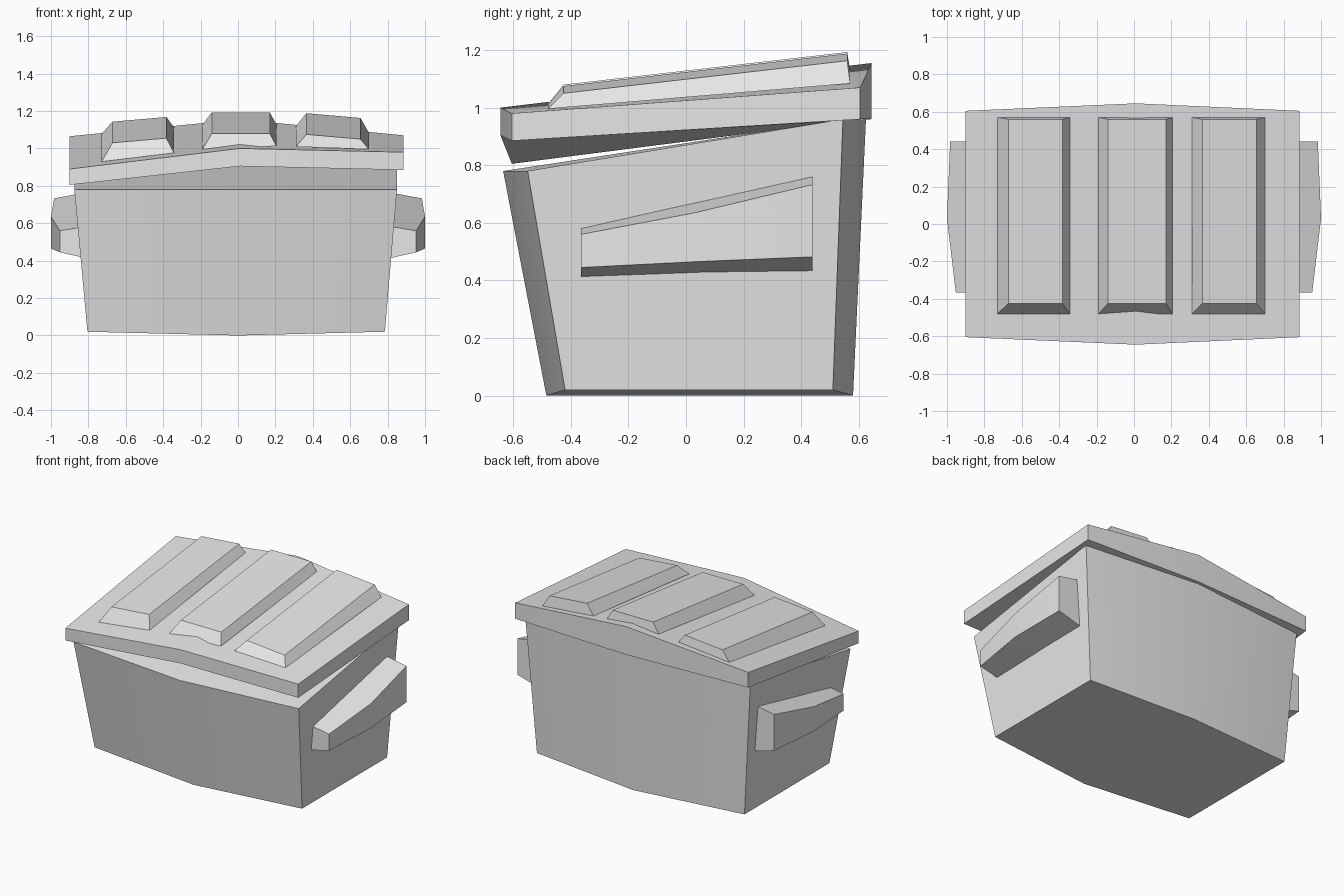
import bpy, bmesh

cube = bpy.data.objects.get("Cube")
if cube:
    bpy.data.objects.remove(cube, do_unlink=True)

gray = bpy.data.materials.new("plain_gray")
gray.use_nodes = True
color = (0.8, 0.8, 0.8, 1)
gray.diffuse_color = color
gray.node_tree.nodes["Principled BSDF"].inputs["Base Color"].default_value = color


def loft(name, sections):
    """Closed solid through matching cross-sections, smooth over gentle bends."""
    bm = bmesh.new()
    rings = [[bm.verts.new(p) for p in s] for s in sections]
    n = len(rings[0])
    for a, b in zip(rings, rings[1:]):
        for i in range(n):
            j = (i + 1) % n
            bm.faces.new((a[i], a[j], b[j], b[i]))
    bm.faces.new(rings[0])
    bm.faces.new(rings[-1])
    bmesh.ops.recalc_face_normals(bm, faces=bm.faces)
    mesh = bpy.data.meshes.new(name)
    bm.to_mesh(mesh)
    bm.free()
    mesh.materials.append(gray)
    obj = bpy.data.objects.new(name, mesh)
    bpy.context.collection.objects.link(obj)
    bpy.ops.object.select_all(action='DESELECT')
    obj.select_set(True)
    bpy.context.view_layer.objects.active = obj
    bpy.ops.object.shade_smooth_by_angle(angle=0.52)
    return obj


# Tapered bin body, bowed outward at the middle of front and back
def body_section(x_low, x_top, front_low, front_top, back_top, back_low, z):
    return [(x_low, front_low, z), (x_top, front_top, 0.78),
            (x_top, back_top, 0.96), (x_low, back_low, z)]


loft("bin_body", [
    body_section(-0.805, -0.875, -0.42, -0.55, 0.545, 0.51, 0.02),
    body_section(0, 0, -0.485, -0.635, 0.625, 0.58, 0),
    body_section(0.785, 0.85, -0.42, -0.55, 0.545, 0.51, 0.02)])


# Crooked lid with a raised centre: x, half depth, front bottom/top, back top
LID = [(-0.9, 0.605, 0.805, 0.89, 1.065),
       (0.01, 0.645, 0.905, 1.0, 1.155),
       (0.885, 0.605, 0.885, 0.98, 1.07)]
loft("lid", [[(x, -d, fb), (x, -d, ft), (x, d, bt), (x, d, 0.96)]
             for x, d, fb, ft, bt in LID])


def lid_height(x, y):
    side = LID[0] if x < LID[1][0] else LID[2]
    t = (x - LID[1][0]) / (side[0] - LID[1][0])

    def edge(row):
        return row[3] + (row[4] - row[3]) * (y + row[1]) / (2 * row[1])
    return edge(LID[1]) * (1 - t) + edge(side) * t


# Raised lid panels: base x pair, top x pair, front top z pair
PANELS = {"left": ((0.31, 0.70), (0.365, 0.655), (1.075, 1.05)),
          "middle": ((-0.19, 0.205), (-0.14, 0.17), (1.08, 1.08)),
          "right": ((-0.73, -0.342), (-0.672, -0.383), (1.03, 1.055))}
for side, (base, top, height) in PANELS.items():
    rings = []
    for y_base, y_top, rise in ((-0.48, -0.425, 0), (0.57, 0.56, 0.113)):
        rings.append([(base[0], y_base, lid_height(base[0], y_base)),
                      (top[0], y_top, height[0] + rise),
                      (top[1], y_top, height[1] + rise),
                      (base[1], y_base, lid_height(base[1], y_base))])
    loft("lid_panel_" + side, rings)

# Side lifting pockets: y, outer x, outer bottom/top, inner bottom/top
POCKET = [(-0.365, 0.953, 0.445, 0.56, 0.41, 0.585),
          (0.03, 1.0, 0.465, 0.635, 0.425, 0.675),
          (0.44, 0.983, 0.482, 0.733, 0.43, 0.767)]
for side, s in (("left", 1), ("right", -1)):
    loft("lifting_pocket_" + side,
         [[(s * 0.8, y, ib), (s * x, y, ob), (s * x, y, ot), (s * 0.8, y, it)]
          for y, x, ob, ot, ib, it in POCKET])
